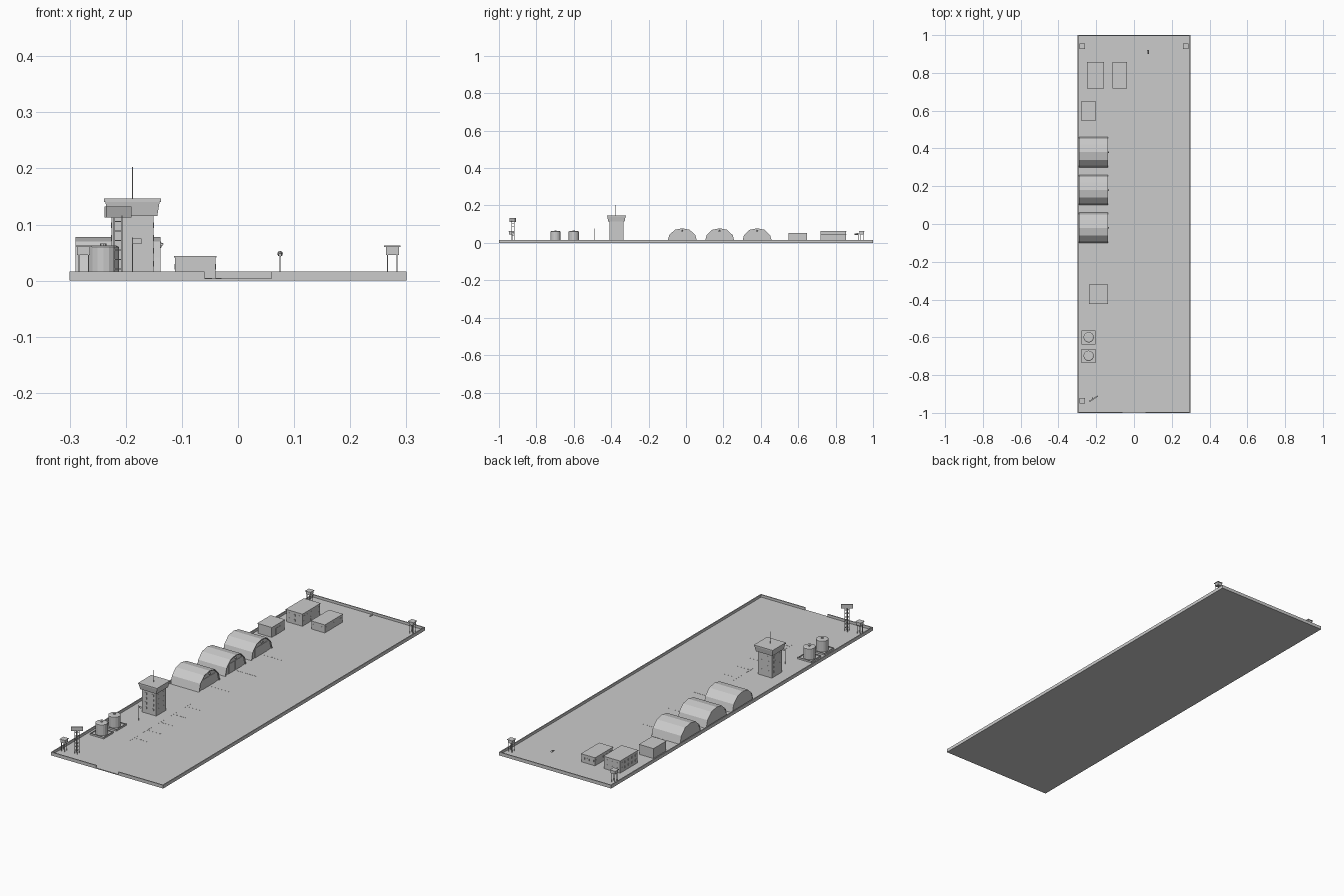
import bpy, bmesh, math
from mathutils import Vector

if "Cube" in bpy.data.objects:
    bpy.data.objects.remove(bpy.data.objects["Cube"])

G = 0.004  # ground level


def finish(name, bm):
    bmesh.ops.recalc_face_normals(bm, faces=bm.faces)
    me = bpy.data.meshes.new(name)
    bm.to_mesh(me)
    bm.free()
    ob = bpy.data.objects.new(name, me)
    bpy.context.collection.objects.link(ob)
    return ob


def box(name, x0, x1, y0, y1, z0, z1, flare=1.0):
    """Box from its limits; flare scales the top face."""
    bm = bmesh.new()
    bmesh.ops.create_cube(bm, size=1)
    for v in bm.verts:
        k = flare if v.co.z > 0 else 1
        v.co = ((x0 + x1) / 2 + v.co.x * k * (x1 - x0),
                (y0 + y1) / 2 + v.co.y * k * (y1 - y0),
                z0 if v.co.z < 0 else z1)
    return finish(name, bm)


def cbox(name, x, y, w, d, z0, z1, flare=1.0):
    return box(name, x - w / 2, x + w / 2, y - d / 2, y + d / 2, z0, z1, flare)


def rod(name, a, b, r, r2=None, n=8):
    a, b = Vector(a), Vector(b)
    bm = bmesh.new()
    bmesh.ops.create_cone(bm, cap_ends=True, segments=n, radius1=r,
                          radius2=r if r2 is None else r2, depth=(b - a).length)
    q = (b - a).to_track_quat('Z', 'Y')
    for v in bm.verts:
        v.co = q @ v.co + (a + b) / 2
    return finish(name, bm)


def prism(name, pts, x0, x1):
    """Extrude a y-z outline along x."""
    bm = bmesh.new()
    f = bm.faces.new([bm.verts.new((x0, y, z)) for y, z in pts])
    r = bmesh.ops.extrude_face_region(bm, geom=[f])
    for e in r['geom']:
        if isinstance(e, bmesh.types.BMVert):
            e.co.x = x1
    return finish(name, bm)


def windows(name, x0, x1, y0, y1, nx, ny, zs, w, h):
    """Rows of thin window panels on all four sides."""
    e = 0.0008
    for z in zs:
        for i in range(nx):
            x = x0 + (x1 - x0) * (i + 0.5) / nx
            for y in (y0, y1):
                cbox(name, x, y, w, 2 * e, z, z + h)
        for i in range(ny):
            y = y0 + (y1 - y0) * (i + 0.5) / ny
            for x in (x0, x1):
                cbox(name, x, y, 2 * e, w, z, z + h)


# Ground and perimeter wall with a gate gap in the front
box("ground", -0.3, 0.3, -1, 1, 0, G)
T, H = 0.005, 0.016
for s in (-1, 1):
    cbox("side_wall", s * (0.3 - T / 2), 0, T, 2, 0, H)
    box("front_wall", *sorted((s * 0.06, s * 0.3)), -1, -1 + T, 0, H)
box("back_wall", -0.3, 0.3, 1 - T, 1, 0, H)

# Corner guard towers
for x, y in ((-0.275, 0.94), (0.275, 0.94), (-0.275, -0.935)):
    for sx in (-1, 1):
        for sy in (-1, 1):
            cbox("guard_tower_leg", x + sx * .0085, y + sy * .0085, .002, .002, G, .047)
    cbox("guard_tower_cabin", x, y, .023, .023, .046, .06)
    cbox("guard_tower_roof", x, y, .029, .029, .06, .0625)

# Lattice mast with an angled panel
mx, my, m = -0.214, -0.925, 0.007
for sx in (-1, 1):
    for sy in (-1, 1):
        cbox("mast_leg", mx + sx * m, my + sy * m, .002, .002, G, .116)
for i in range(6):
    z = 0.02 + i * 0.017
    for s in (-1, 1):
        cbox("mast_rung", mx, my + s * m, 2 * m, .0015, z, z + .0015)
        cbox("mast_rung", mx + s * m, my, .0015, 2 * m, z, z + .0015)
panel = cbox("mast_panel", 0, 0, .053, .007, .113, .132)
panel.location = (mx, my, 0)
panel.rotation_euler.z = math.radians(33)

# Fuel tanks on bunded pads
for y in (-0.6, -0.698):
    x = -0.24
    cbox("tank_pad", x, y, .074, .074, G, .008)
    for s in (-1, 1):
        cbox("pad_kerb", x + s * .0355, y, .003, .074, G, .012)
        cbox("pad_kerb", x, y + s * .0355, .074, .003, G, .012)
    rod("fuel_tank", (x, y, G), (x, y, .06), .0275, n=16)
    rod("tank_lid", (x, y, .06), (x, y, .063), .0275, .022, n=16)
    rod("tank_vent", (x, y, .062), (x, y, .066), .006)

# Control tower
tx, ty = -0.188, -0.372
cbox("tower_shaft", tx, ty, .075, .075, G, .117)
windows("tower_window", tx - .0375, tx + .0375, ty - .0375, ty + .0375,
        2, 2, (.025, .048, .071, .094), .012, .01)
cbox("tower_cab", tx, ty, .088, .088, .115, .141, 1.1)
cbox("tower_roof", tx, ty, .101, .101, .14, .146)
rod("tower_antenna", (tx, ty - .004, .146), (tx, ty - .004, .203), .0013)

# Flag beside the tower
rod("flag_pole", (-.188, -.49, G), (-.188, -.49, .077), .001)
cbox("flag", -.18, -.49, .016, .001, .065, .075)

# Arched hangars with doors, lamp and taxi dashes
half = [(.07, .041), (.04, .07)]
arch = [(-.08, G)] + [(-y, z) for y, z in half] + [(0, .078)] + half[::-1] + [(.08, G)]
inner = [(y * .95, G + (z - G) * .95) for y, z in arch]
for c in (0.38, 0.18, -0.02):
    out = [(c + y, z) for y, z in arch]
    inn = [(c + y, z) for y, z in inner]
    prism("hangar_shell", out + inn[::-1], -.29, -.138)
    prism("hangar_body", inn, -.289, -.143)
    for s in (-1, 1):
        cbox("hangar_door", -.1425, c + s * .0245, .003, .047, G, .05)
    cbox("lamp_bracket", -.139, c, .004, .003, .058, .07)
    rod("lamp", (-.143, c, .067), (-.135, c, .062), .003, .005)
    for i in range(6):
        cbox("taxi_dash", -.125 + i * .018, c, .011, .003, G, G + .0006)

# Parking stand markings
for y in (-.65, -.55, -.45, -.35, -.25):
    cbox("stand_line", -.1, y, .003, .06, G, G + .0006)
    for i in range(4):
        cbox("stand_dash", -.085 + i * .017, y, .01, .003, G, G + .0006)

# Barracks, office and store buildings
for name, x0, x1, y0, y1, top, rows in (
        ("barracks", -.248, -.158, .718, .857, .064, (.017, .041)),
        ("office", -.114, -.038, .718, .857, .044, (.02,)),
        ("store", -.28, -.202, .547, .648, .053, ())):
    box(name, x0 + .002, x1 - .002, y0 + .002, y1 - .002, G, top - .003)
    box(name + "_roof", x0, x1, y0, y1, top - .003, top)
    windows(name + "_window", x0 + .002, x1 - .002, y0 + .002, y1 - .002,
            3, 5, rows, .011, .01)
cbox("store_door", -.204, .597, .002, .035, G, .036)
cbox("barracks_door", -.16, .79, .002, .012, G, .03)

# Windsock
rod("windsock_pole", (.075, .92, G), (.075, .92, .052), .001)
rod("windsock", (.075, .92, .048), (.075, .9, .046), .005, .003)
